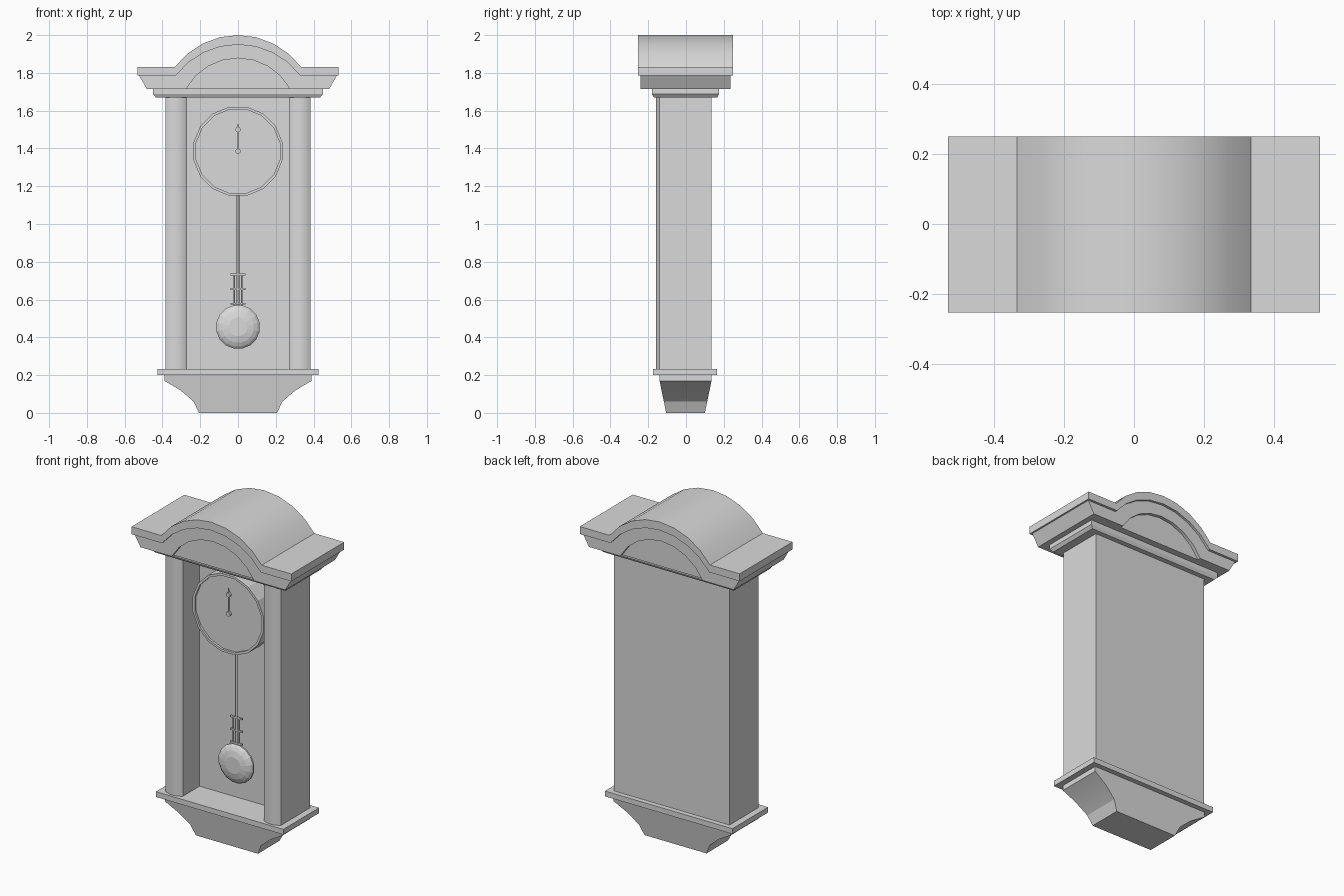
import bpy, bmesh, math
from mathutils import Matrix, Vector

if "Cube" in bpy.data.objects:
    bpy.data.objects.remove(bpy.data.objects["Cube"], do_unlink=True)

GREY = (0.7, 0.7, 0.7, 1)
mat = bpy.data.materials.new("plain grey")
mat.use_nodes = True
mat.diffuse_color = GREY
mat.node_tree.nodes["Principled BSDF"].inputs["Base Color"].default_value = GREY


def finish(name, bm, smooth=None):
    bmesh.ops.recalc_face_normals(bm, faces=bm.faces)
    mesh = bpy.data.meshes.new(name)
    bm.to_mesh(mesh)
    bm.free()
    mesh.materials.append(mat)
    obj = bpy.data.objects.new(name, mesh)
    bpy.context.collection.objects.link(obj)
    if smooth:
        bpy.ops.object.select_all(action="DESELECT")
        obj.select_set(True)
        bpy.context.view_layer.objects.active = obj
        bpy.ops.object.shade_smooth_by_angle(angle=math.radians(smooth))
    return obj


def loft(name, rings, smooth=None, capped=True):
    """Skin a list of point rings; uncapped lofts close back on the first ring."""
    bm = bmesh.new()
    rows = [[bm.verts.new(p) for p in ring] for ring in rings]
    pairs = list(zip(rows, rows[1:]))
    if capped:
        bm.faces.new(rows[0])
        bm.faces.new(rows[-1])
    else:
        pairs.append((rows[-1], rows[0]))
    n = len(rows[0])
    for a, b in pairs:
        for i in range(n):
            j = (i + 1) % n
            bm.faces.new((a[i], a[j], b[j], b[i]))
    return finish(name, bm, smooth)


def extrude_y(name, outline, y0, y1, smooth=None):
    return loft(name, [[(x, y, z) for x, z in outline] for y in (y0, y1)], smooth)


def extrude_z(name, outline, z0, z1, smooth=None):
    return loft(name, [[(x, y, z) for x, y in outline] for z in (z0, z1)], smooth)


def box(name, x0, x1, y0, y1, z0, z1):
    return extrude_z(name, [(x0, y0), (x1, y0), (x1, y1), (x0, y1)], z0, z1)


def moulding(name, levels):
    """Stack of rectangles: half width, front, back, height."""
    return loft(name, [[(-w, f, z), (w, f, z), (w, b, z), (-w, b, z)]
                       for w, f, b, z in levels])


def turned(name, z, profile, sides=16, smooth=None, capped=True):
    """Turn (radius, y) pairs about a front-to-back axis."""
    steps = [math.tau * (i + 0.5) / sides for i in range(sides)]
    return loft(name, [[(r * math.cos(a), y, z + r * math.sin(a)) for a in steps]
                       for r, y in profile], smooth, capped)


def arch(half, base, rise, steps=8):
    """Arc points from left foot to right foot."""
    radius = (half ** 2 + rise ** 2) / (2 * rise)
    span = math.asin(half / radius)
    return [(radius * math.sin(t), base + rise - radius + radius * math.cos(t))
            for t in (span * (2 * i / steps - 1) for i in range(steps + 1))]


def rod(name, x, y, z0, z1, r, sides=8):
    ring = [(x + r * math.cos(math.tau * i / sides), y + r * math.sin(math.tau * i / sides))
            for i in range(sides)]
    return extrude_z(name, ring, z0, z1, 50)


# Bottom bracket: coved sides, front and back sloping inward
cove = [(0.207, 0), (0.235, 0.06), (0.305, 0.12), (0.39, 0.17), (0.39, 0.2)]
outline = cove + [(-x, z) for x, z in reversed(cove)]
slope = lambda z: 0.035 * min(z / 0.17, 1)
loft("bottom_bracket", [[(x, -0.105 - slope(z), z) for x, z in outline],
                        [(x, 0.1 + slope(z), z) for x, z in outline]], 20)
box("base_shelf", -0.425, 0.425, -0.175, 0.165, 0.2, 0.232)

# Case: back panel and two posts with bowed fronts
box("back_panel", -0.28, 0.28, 0.02, 0.135, 0.23, 1.68)
bow = [(x + 0.3275, -y) for x, y in arch(0.0575, 0.14, 0.02)]
for side, label in ((1, "left"), (-1, "right")):
    post = [(0.27, 0.135)] + bow + [(0.385, 0.135)]
    extrude_z(label + "_post", [(side * x, y) for x, y in post], 0.23, 1.68, 30)

# Neck moulding and arched crown
moulding("neck_moulding", [(0.435, -0.17, 0.165, 1.67), (0.45, -0.18, 0.175, 1.688),
                           (0.45, -0.18, 0.175, 1.715)])
lower = arch(0.275, 1.715, 0.163)
middle = arch(0.33, 1.785, 0.165)
upper = arch(0.335, 1.83, 0.17)
extrude_y("tympanum", lower, -0.22, 0.215)
extrude_y("crown_moulding", [(-0.483, 1.715)] + lower + [(0.483, 1.715), (0.523, 1.785)]
          + middle[::-1] + [(-0.523, 1.785)], -0.24, 0.235, 30)
extrude_y("crown_top", [(-0.533, 1.785)] + middle + [(0.533, 1.785), (0.533, 1.83)]
          + upper[::-1] + [(-0.533, 1.83)], -0.253, 0.25, 20)

# Dial drum with a raised rim
DIAL = 1.385
turned("dial", DIAL, [(0.23, -0.082), (0.23, 0.02)])
turned("dial_rim", DIAL, [(0.24, 0.02), (0.24, -0.095), (0.226, -0.095), (0.226, 0.02)],
       capped=False)

# Hands
for label, z, r in (("hand_hub", DIAL, 0.014), ("hand_ring", 1.5, 0.014)):
    turned(label, z, [(r, -0.095), (r, -0.08)], 12)
box("hand", -0.003, 0.003, -0.091, -0.086, DIAL, 1.49)
extrude_y("hand_tip", [(-0.004, 1.51), (0.004, 1.51), (0, 1.54)], -0.091, -0.086)

# Pendulum
PY = -0.015
rod("pendulum_rod", 0, PY, 0.57, 1.2, 0.007)
for x, label in ((-0.02, "right"), (0.02, "left")):
    rod(label + "_pendulum_wire", x, PY, 0.56, 0.735, 0.004)
for i, z in enumerate((0.578, 0.655, 0.732)):
    box("pendulum_crossbar_%d" % (i + 1), -0.04, 0.04, PY - 0.006, PY + 0.006,
        z - 0.005, z + 0.005)
dome = [(0.05, 0.034), (0.085, 0.026), (0.105, 0.016), (0.117, 0.005)]
turned("pendulum_bob", 0.455, [(r, PY - d) for r, d in dome]
       + [(r, PY + d) for r, d in reversed(dome)])
